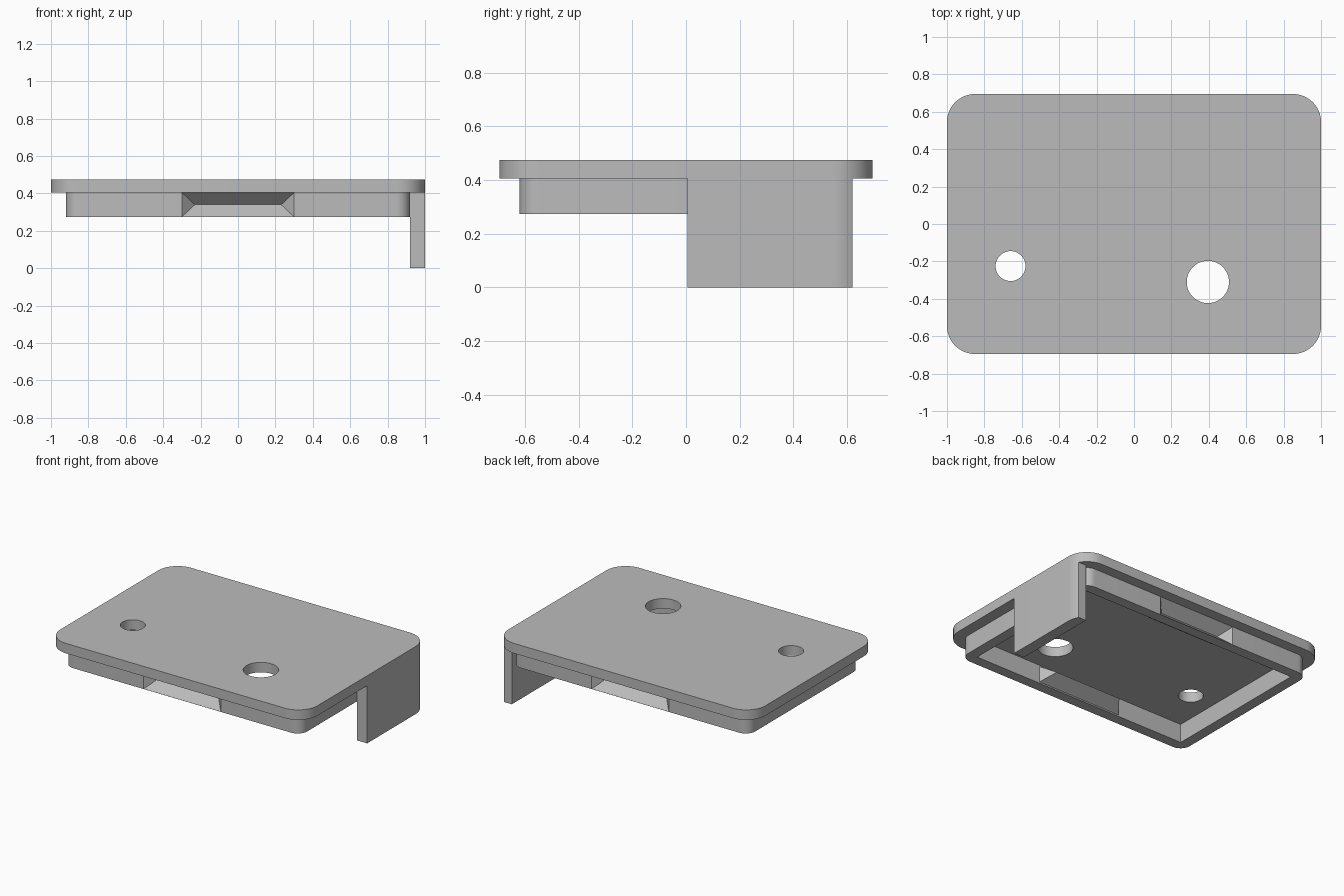
import bpy, bmesh
from math import sin, cos, pi

cube = bpy.data.objects.get("Cube")
if cube:
    bpy.data.objects.remove(cube, do_unlink=True)

grey = bpy.data.materials.new("light_grey_plastic")
grey.use_nodes = True
colour = (0.5, 0.5, 0.5, 1)
grey.diffuse_color = colour
grey.node_tree.nodes["Principled BSDF"].inputs["Base Color"].default_value = colour

Z_LIP, Z_PLATE, Z_TOP = 0.273, 0.405, 0.475


def arc(cx, cy, r, start, end, steps):
    angles = [start + (end - start) * i / steps for i in range(steps + 1)]
    return [(cx + r * cos(a), cy + r * sin(a)) for a in angles]


def rounded_rect(hx, hy, r):
    pts = []
    for i, (sx, sy) in enumerate([(1, 1), (-1, 1), (-1, -1), (1, -1)]):
        pts += arc(sx * (hx - r), sy * (hy - r), r, i * pi / 2, (i + 1) * pi / 2, 12)
    return pts


def finish(name, bm):
    bmesh.ops.recalc_face_normals(bm, faces=bm.faces)
    mesh = bpy.data.meshes.new(name)
    bm.to_mesh(mesh)
    bm.free()
    mesh.materials.append(grey)
    obj = bpy.data.objects.new(name, mesh)
    bpy.context.collection.objects.link(obj)
    return obj


def prism(name, pts, z0, z1):
    bm = bmesh.new()
    face = bm.faces.new([bm.verts.new((x, y, z0)) for x, y in pts])
    top = bmesh.ops.extrude_face_region(bm, geom=[face])["geom"]
    verts = [v for v in top if isinstance(v, bmesh.types.BMVert)]
    bmesh.ops.translate(bm, verts=verts, vec=(0, 0, z1 - z0))
    return finish(name, bm)


def wedge(name, side, half, y_base, y_tip, z0, z1, taper):
    """Hipped wedge: a rectangle in the wall narrowing to a line nearer the middle."""
    mid = (z0 + z1) / 2
    bm = bmesh.new()
    for s in (-1, 1):
        bm.verts.new((s * half, side * y_base, z0))
        bm.verts.new((s * half, side * y_base, z1))
        bm.verts.new((s * (half - taper), side * y_tip, mid))
    bmesh.ops.convex_hull(bm, input=bm.verts)
    return finish(name, bm)


def boolean(obj, tool, operation):
    mod = obj.modifiers.new(operation, "BOOLEAN")
    mod.operation, mod.object, mod.solver = operation, tool, "EXACT"
    bpy.context.view_layer.objects.active = obj
    bpy.ops.object.modifier_apply(modifier=mod.name)
    bpy.data.objects.remove(tool, do_unlink=True)


# Top plate with two round holes
plate = prism("top_plate", rounded_rect(1, 0.695, 0.15), Z_PLATE, Z_TOP)
for x, y, r in [(-0.66, -0.225, 0.08), (0.395, -0.31, 0.113)]:
    hole = prism("hole_cutter", arc(x, y, r, 0, 2 * pi, 48)[:-1], 0.3, 0.6)
    boolean(plate, hole, "DIFFERENCE")

# Side tab, following the rounded corner of the plate
tab_outline = [(0.92, 0.005), (1, 0.005)] + arc(0.85, 0.545, 0.15, 0, pi / 6, 5) + [(0.92, 0.62)]
tab = prism("side_tab", tab_outline, 0, Z_PLATE)

# Rim under the plate, hollow with square inner corners
lip = prism("inner_rim", rounded_rect(0.92, 0.62, 0.075), Z_LIP, Z_PLATE)
hollow = prism("hollow_cutter", [(-0.845, -0.545), (0.845, -0.545), (0.845, 0.545), (-0.845, 0.545)], 0.2, 0.5)
boolean(lip, hollow, "DIFFERENCE")

# Snap ridges inside the rim, with matching grooves outside
for side in (-1, 1):
    ridge = wedge("snap_ridge", side, 0.34, 0.56, 0.455, Z_LIP, Z_PLATE, 0.08)
    boolean(lip, ridge, "UNION")
    groove = wedge("groove_cutter", side, 0.305, 0.625, 0.548, Z_LIP - 0.004, Z_PLATE + 0.004, 0.074)
    boolean(lip, groove, "DIFFERENCE")

# Smooth the rounded corners and holes only
bpy.ops.object.select_all(action="DESELECT")
for obj in (plate, tab, lip):
    obj.select_set(True)
bpy.context.view_layer.objects.active = plate
bpy.ops.object.shade_smooth_by_angle(angle=pi / 7)
